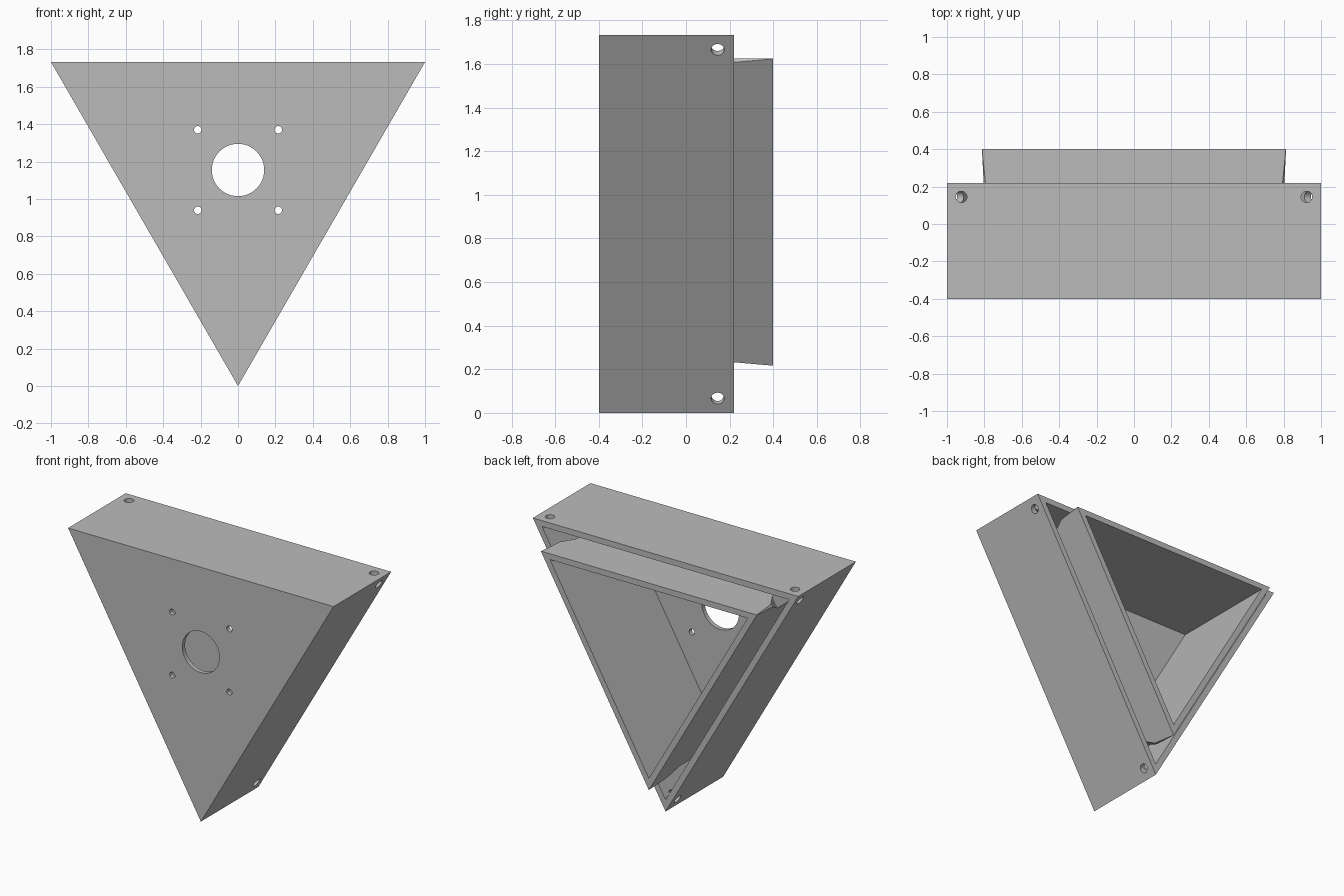
import bpy, bmesh, math
from mathutils import Vector, Matrix

cube = bpy.data.objects.get("Cube")
if cube:
    bpy.data.objects.remove(cube, do_unlink=True)

CENTRE_Z = 2 / math.sqrt(3)
OUTER = 1 / math.sqrt(3)      # inradius of the housing
WALL = 0.04
SLEEVE = 0.47                 # inradius of the inner sleeve
FRONT, RIM, BACK, FLOOR = -0.40, 0.22, 0.40, -0.37

grey = bpy.data.materials.new("grey")
grey.use_nodes = True
colour = (0.5, 0.5, 0.5, 1)
grey.diffuse_color = colour
grey.node_tree.nodes["Principled BSDF"].inputs["Base Color"].default_value = colour


def add_object(name, bm):
    bmesh.ops.recalc_face_normals(bm, faces=bm.faces[:])
    mesh = bpy.data.meshes.new(name)
    bm.to_mesh(mesh)
    bm.free()
    mesh.materials.append(grey)
    obj = bpy.data.objects.new(name, mesh)
    bpy.context.collection.objects.link(obj)
    return obj


def triangle(inradius, y, clip=0):
    """Point-down triangle; clip is the setback of its cut corners."""
    corners = []
    for degrees in (30, 150, 270):
        a = math.radians(degrees)
        corners.append(Vector((2 * inradius * math.cos(a), y,
                               CENTRE_Z + 2 * inradius * math.sin(a))))
    if not clip:
        return corners
    ring = []
    for i, c in enumerate(corners):
        for other in (corners[i - 1], corners[(i + 1) % 3]):
            ring.append(c + (other - c).normalized() * clip)
    return ring


def loft(name, rings):
    bm = bmesh.new()
    rows = [[bm.verts.new(p) for p in ring] for ring in rings]
    for a, b in zip(rows, rows[1:]):
        for i in range(len(a)):
            j = (i + 1) % len(a)
            bm.faces.new((a[i], a[j], b[j], b[i]))
    bm.faces.new(rows[0])
    bm.faces.new(rows[-1][::-1])
    return add_object(name, bm)


def drill(name, centre, axis, radius, depth, sides=32):
    bm = bmesh.new()
    turn = Vector(axis).to_track_quat('Z', 'Y').to_matrix().to_4x4()
    bmesh.ops.create_cone(bm, cap_ends=True, segments=sides, radius1=radius,
                          radius2=radius, depth=depth,
                          matrix=Matrix.Translation(centre) @ turn)
    return add_object(name, bm)


def cut(target, cutter):
    mod = target.modifiers.new("cut", 'BOOLEAN')
    mod.operation = 'DIFFERENCE'
    mod.solver = 'EXACT'
    mod.object = cutter
    cutter.hide_render = True
    cutter.hide_set(True)
    bpy.context.view_layer.objects.active = target
    bpy.ops.object.modifier_apply(modifier=mod.name)
    bpy.data.objects.remove(cutter, do_unlink=True)


# Triangular housing, closed at the front
housing = loft("housing", [triangle(OUTER, FRONT), triangle(OUTER, RIM)])
cut(housing, loft("cavity", [triangle(OUTER - WALL, FLOOR),
                             triangle(OUTER - WALL, RIM + 0.1)]))

# Round opening and four mounting holes in the front
cut(housing, drill("opening", (0, FRONT, CENTRE_Z), (0, 1, 0), 0.14, 0.2, 64))
for sx in (-1, 1):
    for sz in (-1, 1):
        cut(housing, drill("mount_hole", (0.215 * sx, FRONT, CENTRE_Z + 0.215 * sz),
                           (0, 1, 0), 0.02, 0.2))

# Two screw holes at the ends of each side wall
corners = triangle(OUTER, 0.145)
for i, start in enumerate(corners):
    end = corners[(i + 1) % 3]
    along = (end - start).normalized()
    normal = along.cross(Vector((0, 1, 0)))
    for point in (start + along * 0.077, end - along * 0.077):
        cut(housing, drill("screw_hole", point, normal, 0.03, 0.09))

# Inner sleeve, its hidden corners cut back to clear the screws
sleeve = loft("inner_sleeve", [triangle(SLEEVE, FLOOR - 0.005, 0.08),
                               triangle(SLEEVE, 0.12, 0.08),
                               triangle(SLEEVE, RIM, 0.02),
                               triangle(SLEEVE, BACK, 0.002)])
cut(sleeve, loft("bore", [triangle(SLEEVE - WALL, FLOOR - 0.1),
                          triangle(SLEEVE - WALL, BACK + 0.1)]))
